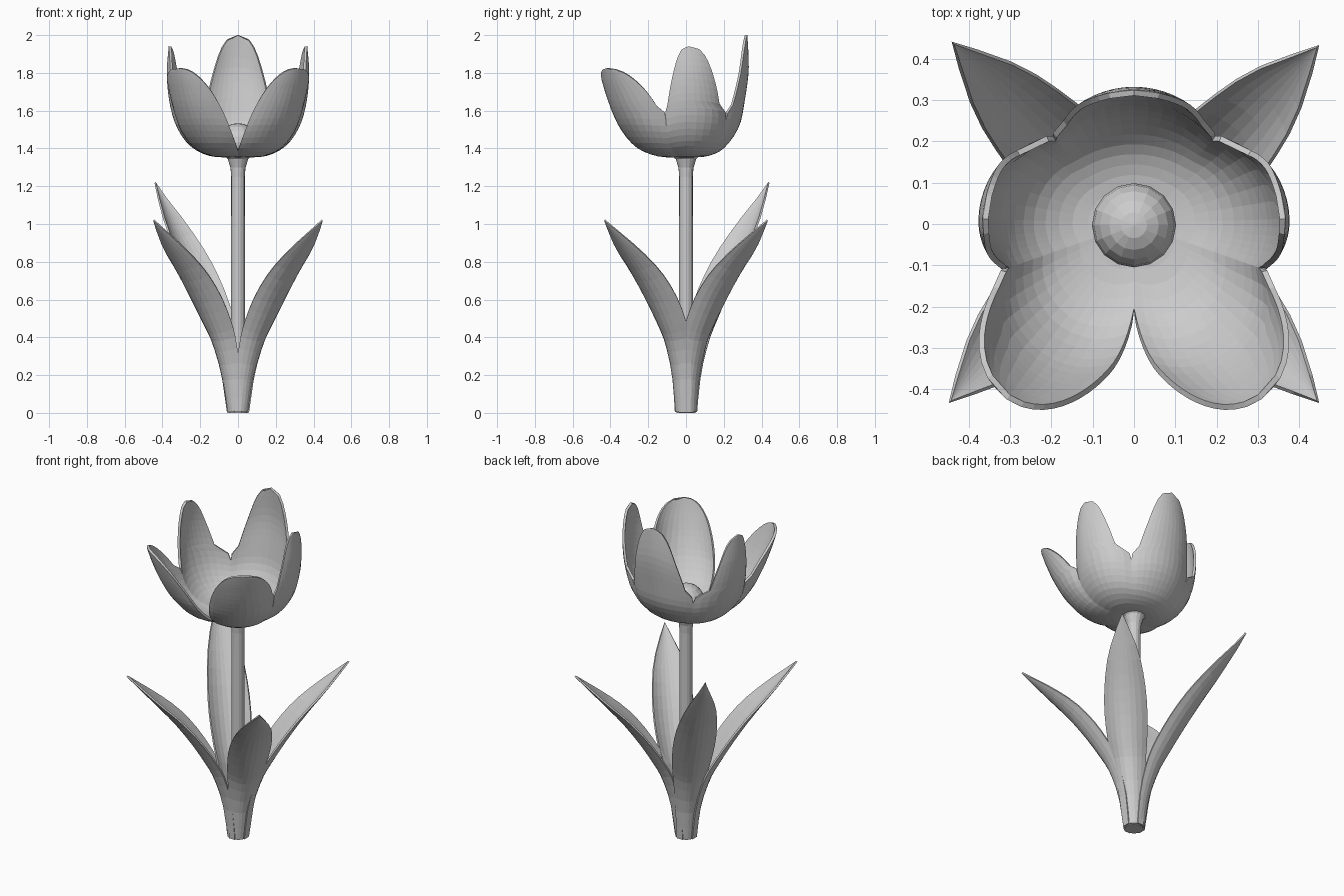
import bpy, bmesh
from math import sin, cos, pi, radians

if "Cube" in bpy.data.objects:
    bpy.data.objects.remove(bpy.data.objects["Cube"])


def spline(pts, s):
    """Catmull-Rom through evenly indexed tuples, s in 0..1."""
    n = len(pts) - 1
    x = min(max(s, 0), 1) * n
    i = min(int(x), n - 1)
    t = x - i
    p1, p2 = pts[i], pts[i + 1]
    p0 = pts[i - 1] if i else p1
    p3 = pts[i + 2] if i + 2 <= n else p2
    return [0.5 * (2 * b + (c - a) * t + (2 * a - 5 * b + 4 * c - d) * t * t
                   + (3 * b - a - 3 * c + d) * t ** 3)
            for a, b, c, d in zip(p0, p1, p2, p3)]


def add_patch(bm, fn, rows, cols):
    """Grid of quads from fn(s in 0..1, v in -1..1)."""
    g = [[bm.verts.new(fn(i / rows, 2 * j / cols - 1)) for j in range(cols + 1)]
         for i in range(rows + 1)]
    for i in range(rows):
        for j in range(cols):
            bm.faces.new((g[i][j], g[i][j + 1], g[i + 1][j + 1], g[i + 1][j]))


def finish(bm, name, thickness=0):
    bmesh.ops.remove_doubles(bm, verts=bm.verts, dist=0.0005)
    bmesh.ops.recalc_face_normals(bm, faces=bm.faces)
    me = bpy.data.meshes.new(name)
    bm.to_mesh(me)
    bm.free()
    ob = bpy.data.objects.new(name, me)
    bpy.context.collection.objects.link(ob)
    if thickness:
        m = ob.modifiers.new("thickness", 'SOLIDIFY')
        m.thickness = thickness
        m.offset = 0
    return ob


# Stem: lathed profile with a flare under the flower
STEM = [(0, 0), (.05, 0), (.045, .15), (.037, .4), (.036, 1.25),
        (.04, 1.3), (.055, 1.345), (.07, 1.362), (0, 1.37)]
bm = bmesh.new()
SIDES = 16
rings = [[bm.verts.new((r * cos(2 * pi * k / SIDES), r * sin(2 * pi * k / SIDES), z))
          for k in range(SIDES)] for r, z in STEM]
for a, b in zip(rings, rings[1:]):
    for k in range(SIDES):
        n = (k + 1) % SIDES
        bm.faces.new((a[k], a[n], b[n], b[k]))
finish(bm, "stem")

# Leaves: midrib (radius, height), half width and cup depth along the length
LEAF = [(.053, 0, .053, .03), (.08, .2, .068, .04), (.13, .36, .088, .052),
        (.18, .455, .105, .058), (.264, .59, .116, .056), (.362, .725, .108, .045),
        (.482, .865, .076, .022), (.62, 1.02, 0, 0)]


def leaf(az, extra, side):
    def fn(s, v):
        r, z, w, d = spline(LEAF, s)
        r0, z0 = spline(LEAF, s - .02)[:2]
        r1, z1 = spline(LEAF, s + .02)[:2]
        dr, dz = r1 - r0, z1 - z0
        length = (dr * dr + dz * dz) ** .5
        rr = r - d * v * v * dz / length
        zz = z + d * v * v * dr / length
        p = max(w, 0) * v + side * .022 * sin(pi * s)
        return (rr * cos(az) - p * sin(az), rr * sin(az) + p * cos(az),
                max(zz, .004) * (1 + extra * s * s))
    return fn


for name, deg, extra, side in (("leaf_back_right", 44, 0, -1), ("leaf_back_left", 135, .195, .3),
                               ("leaf_front_left", 224, 0, -1), ("leaf_front_right", 316, 0, 1)):
    bm = bmesh.new()
    add_patch(bm, leaf(radians(deg), extra, side), 16, 8)
    finish(bm, name, .01)

# Flower cup: petal centre profiles, blended to shared profiles at the gaps
GAP_BACK = [(.04, 1.36), (.13, 1.367), (.215, 1.41), (.27, 1.5), (.29, 1.61), (.288, 1.7), (.28, 1.78)]
GAP_FRONT = [(.04, 1.36), (.14, 1.366), (.24, 1.41), (.31, 1.5), (.335, 1.62), (.335, 1.72), (.33, 1.8)]
BACK = [(.04, 1.36), (.12, 1.368), (.2, 1.41), (.275, 1.52), (.305, 1.66), (.325, 1.82), (.318, 2.0)]
SIDE = [(.04, 1.36), (.15, 1.367), (.25, 1.42), (.32, 1.52), (.357, 1.65), (.37, 1.8), (.36, 1.94)]
FRONT = [(.04, 1.36), (.16, 1.365), (.28, 1.41), (.375, 1.51), (.44, 1.62), (.49, 1.74), (.518, 1.825)]


# Each petal edge: (azimuth, notch start, gap profile, sudden narrowing, taper power)
def petal(prof, centre, low, high, mirror):
    def fn(q, v):
        s = 1 - (1 - q) ** 1.25
        edge, notch, gap, drop, power = low if v < 0 else high
        f = 1
        if s > notch:
            t = min(1, (s - notch) / (1 - notch))
            f = (1 - drop * min(1, t / .12)) * (1 - t) ** power
        u = f * abs(v)
        az = radians(centre + (edge - centre) * u)
        c, e = spline(prof, s), spline(gap, s)
        r, z = [a + (b - a) * u * u for a, b in zip(c, e)]
        return (mirror * r * cos(az), r * sin(az), z)
    return fn


bm = bmesh.new()
add_patch(bm, petal(BACK, 90, (47, .62, GAP_BACK, .15, .42),
                    (133, .62, GAP_BACK, .15, .42), 1), 22, 12)
for m in (1, -1):
    add_patch(bm, petal(SIDE, 2, (-19, .62, GAP_FRONT, .08, .42),
                        (47, .62, GAP_BACK, .3, .42), m), 22, 12)
    add_patch(bm, petal(FRONT, -54, (-90, .28, GAP_FRONT, 0, .6),
                        (-19, .62, GAP_FRONT, .1, .5), m), 22, 12)
finish(bm, "petals", .014)

# Pistil: round knob in the cup
bm = bmesh.new()
bmesh.ops.create_uvsphere(bm, u_segments=16, v_segments=10, radius=.102)
bmesh.ops.translate(bm, verts=bm.verts, vec=(0, -.003, 1.432))
finish(bm, "pistil")
